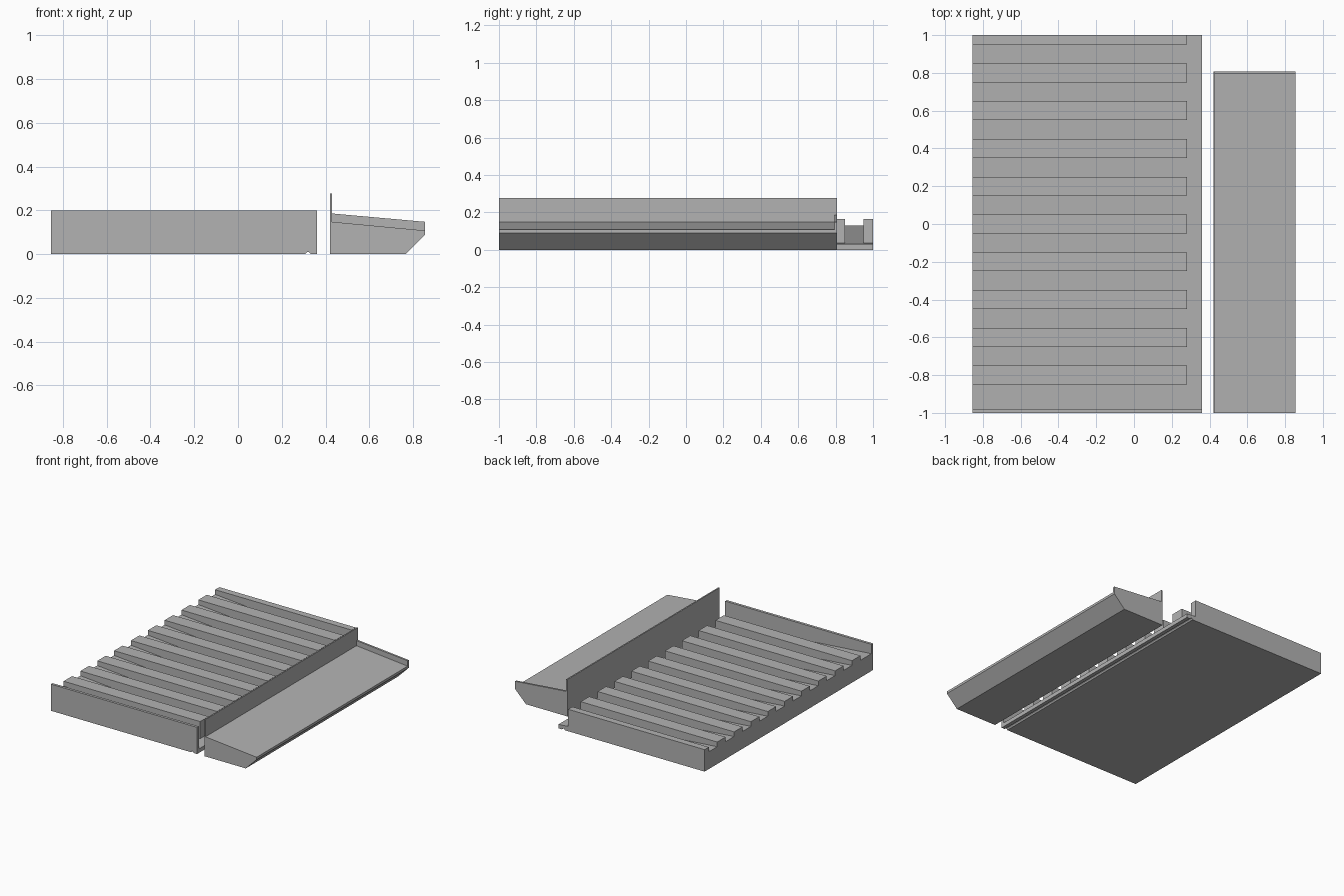
import bpy, bmesh

if "Cube" in bpy.data.objects:
    bpy.data.objects.remove(bpy.data.objects["Cube"])

grey = bpy.data.materials.new("plain_grey")
grey.diffuse_color = (0.45, 0.45, 0.45, 1)
grey.use_nodes = True
grey.node_tree.nodes["Principled BSDF"].inputs["Base Color"].default_value = grey.diffuse_color


def extrude_profile(name, profile, y0, y1):
    """Solid made from an (x, z) outline swept along y."""
    bm = bmesh.new()
    face = bm.faces.new([bm.verts.new((x, y0, z)) for x, z in profile])
    swept = bmesh.ops.extrude_face_region(bm, geom=[face])["geom"]
    verts = [v for v in swept if isinstance(v, bmesh.types.BMVert)]
    bmesh.ops.translate(bm, verts=verts, vec=(0, y1 - y0, 0))
    bmesh.ops.recalc_face_normals(bm, faces=bm.faces)
    mesh = bpy.data.meshes.new(name)
    bm.to_mesh(mesh)
    bm.free()
    mesh.materials.append(grey)
    obj = bpy.data.objects.new(name, mesh)
    bpy.context.collection.objects.link(obj)
    return obj


LEFT, RIGHT, RIB_END = -0.855, 0.36, 0.28
FLOOR_HIGH, FLOOR_LOW, RIB_TOP = 0.13, 0.03, 0.165


def floor_z(x):
    return FLOOR_HIGH + (FLOOR_LOW - FLOOR_HIGH) * (x - LEFT) / (RIGHT - LEFT)


# Underside with a small drip groove near the right edge
underside = [(LEFT, 0), (0.308, 0), (0.313, 0.008), (0.32, 0.011),
             (0.327, 0.008), (0.332, 0), (RIGHT, 0)]

# Sloping drainer base and the taller front wall
extrude_profile("drainer_base", underside + [(RIGHT, FLOOR_LOW), (LEFT, FLOOR_HIGH)], -0.98, 1)
extrude_profile("front_wall", underside + [(RIGHT, 0.2), (LEFT, 0.2)], -1, -0.98)

# Level-topped ribs standing on the sloping floor
rib = [(LEFT, FLOOR_HIGH), (RIB_END, floor_z(RIB_END)), (RIB_END, RIB_TOP), (LEFT, RIB_TOP)]
for i in range(10):
    y = -0.8 + 0.2 * i
    extrude_profile(f"rib_{i + 1}", rib, y - 0.05, min(y + 0.05, 1))
extrude_profile("back_rib", rib, 0.95, 1)

# Separate side tray: chamfered body, tall thin wall and low back lip
TRAY_BACK = 0.808
extrude_profile("tray_body", [(0.43, 0), (0.765, 0), (0.855, 0.09), (0.855, 0.108), (0.43, 0.148)],
                -1, TRAY_BACK)
extrude_profile("tray_wall", [(0.42, 0), (0.43, 0), (0.43, 0.278), (0.42, 0.278)], -1, TRAY_BACK)
extrude_profile("tray_back_lip", [(0.43, 0.148), (0.855, 0.108), (0.855, 0.148), (0.43, 0.186)],
                0.793, TRAY_BACK)
